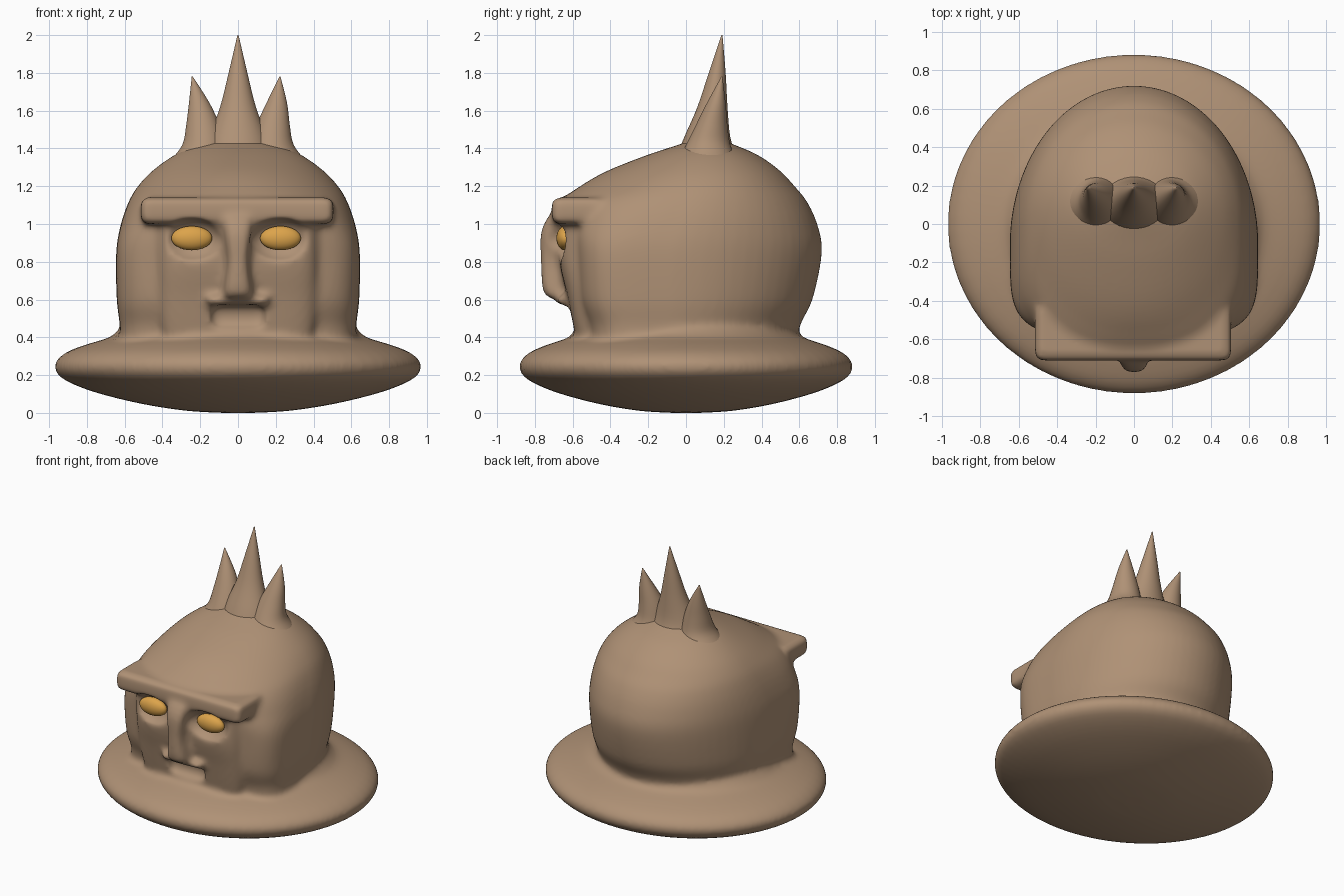
import bpy, bmesh, math
from mathutils import Matrix, Vector

if "Cube" in bpy.data.objects:
    bpy.data.objects.remove(bpy.data.objects["Cube"])


def material(name, rgb):
    m = bpy.data.materials.new(name)
    m.diffuse_color = (*rgb, 1)
    m.use_nodes = True
    m.node_tree.nodes["Principled BSDF"].inputs["Base Color"].default_value = m.diffuse_color
    return m


clay = material("clay brown", (0.43, 0.285, 0.18))
amber = material("amber", (0.72, 0.37, 0.07))


def smooth_rows(rows, k):
    """Catmull-Rom interpolation between cross-section rows."""
    out = []
    for i in range(len(rows) - 1):
        quad = (rows[max(i - 1, 0)], rows[i], rows[i + 1], rows[min(i + 2, len(rows) - 1)])
        for j in range(k):
            t = j / k
            out.append([0.5 * (2 * b + (c - a) * t + (2 * a - 5 * b + 4 * c - d) * t * t
                               + (3 * b - a - 3 * c + d) * t ** 3) for a, b, c, d in zip(*quad)])
    return out + [rows[-1]]


def loft(bm, rows, k=4, n=64):
    """Rows: z, centre x, half width, back y, front y, middle y, front squareness."""
    rings = []
    for z, cx, hw, yb, yf, yc, e in smooth_rows(rows, k):
        ring = []
        for i in range(n):
            a = 2 * math.pi * (i + 0.5) / n
            c, s = math.cos(a), math.sin(a)
            p = 1 if s > 0 else 2 / e
            x = cx + hw * math.copysign(abs(c) ** p, c)
            y = yc + (yb - yc) * s if s > 0 else yc + (yf - yc) * abs(s) ** p
            ring.append(bm.verts.new((x, y, z)))
        rings.append(ring)
    for lo, hi in zip(rings, rings[1:]):
        for i in range(n):
            j = (i + 1) % n
            bm.faces.new((lo[i], lo[j], hi[j], hi[i]))
    bm.faces.new(rings[0][::-1])
    bm.faces.new(rings[-1])


def ball(bm, centre, radii):
    bmesh.ops.create_uvsphere(bm, u_segments=32, v_segments=20, radius=1,
                              matrix=Matrix.Translation(centre) @ Matrix.Diagonal((*radii, 1)))


def block(bm, lo, hi, bevel):
    lo, hi = Vector(lo), Vector(hi)
    r = bmesh.ops.create_cube(bm, size=1, matrix=Matrix.Translation((lo + hi) / 2)
                              @ Matrix.Diagonal((*(hi - lo), 1)))
    edges = list({e for v in r["verts"] for e in v.link_edges})
    bmesh.ops.bevel(bm, geom=edges, offset=bevel, segments=4, profile=0.5, affect='EDGES')


def make(name, bm, mat):
    bmesh.ops.recalc_face_normals(bm, faces=bm.faces)
    me = bpy.data.meshes.new(name)
    bm.to_mesh(me)
    bm.free()
    for p in me.polygons:
        p.use_smooth = True
    me.materials.append(mat)
    ob = bpy.data.objects.new(name, me)
    bpy.context.collection.objects.link(ob)
    return ob


body = bmesh.new()
# broad oval base
loft(body, [(z, 0, r, r * 0.91, -r * 0.91, 0, 2) for z, r in (
    (0.0, 0.08), (0.012, 0.28), (0.05, 0.52), (0.11, 0.76), (0.17, 0.91), (0.22, 0.965),
    (0.27, 0.965), (0.32, 0.91), (0.36, 0.81), (0.4, 0.68), (0.44, 0.63), (0.5, 0.55))])
# domed head with a flattened front
loft(body, [
    (0.30, 0, .63, .60, -.52, -.10, 4.5), (0.45, 0, .625, .60, -.52, -.10, 4.5),
    (0.60, 0, .642, .67, -.57, -.10, 4.5), (0.85, 0, .645, .72, -.59, -.10, 4.5),
    (1.00, 0, .62, .695, -.62, -.05, 3.5), (1.12, 0, .578, .64, -.655, 0, 2.6),
    (1.20, 0, .53, .575, -.56, .04, 2.2), (1.28, 0, .455, .50, -.42, .07, 2),
    (1.36, 0, .345, .39, -.22, .09, 2), (1.41, 0, .24, .28, -.07, .1, 2),
    (1.44, 0, .12, .2, .02, .11, 2)])
# face panel
loft(body, [
    (0.38, 0, .40, -.3, -.58, -.4, 5), (0.50, 0, .42, -.3, -.605, -.4, 5),
    (0.62, 0, .43, -.3, -.63, -.4, 5), (0.80, 0, .43, -.3, -.67, -.4, 5),
    (1.00, 0, .43, -.3, -.67, -.4, 5), (1.08, 0, .42, -.3, -.66, -.4, 5)])
# nose
loft(body, [
    (0.605, 0, .09, -.45, -.70, -.5, 4), (0.64, 0, .085, -.45, -.755, -.5, 4),
    (0.80, 0, .065, -.45, -.768, -.5, 4), (0.95, 0, .085, -.45, -.768, -.5, 4),
    (1.04, 0, .10, -.45, -.73, -.5, 4)])
# heavy brow
block(body, (-.515, -.71, 1.0), (.505, -.42, 1.14), .035)
# upper lip
block(body, (-.165, -.68, .57), (.165, -.5, .62), .02)
head = make("head_and_base", body, clay)

# eye sockets and mouth are cut away
cut = bmesh.new()
for s in (-1, 1):
    ball(cut, (-0.01 + s * 0.235, -.70, .915), (.165, .105, .115))
block(cut, (-.15, -.75, .44), (.15, -.555, .572), .055)
cutter = make("cutter", cut, clay)
cutter.hide_render = True

# blend everything into one soft skin
m = head.modifiers.new("union", 'REMESH')
m.mode, m.voxel_size = 'VOXEL', 0.02
m = head.modifiers.new("cut", 'BOOLEAN')
m.operation, m.solver, m.object = 'DIFFERENCE', 'EXACT', cutter
m = head.modifiers.new("skin", 'REMESH')
m.mode, m.voxel_size, m.use_smooth_shade = 'VOXEL', 0.015, True
m = head.modifiers.new("soften", 'SMOOTH')
m.factor, m.iterations = 0.5, 6
dg = bpy.context.evaluated_depsgraph_get()
skin = bpy.data.meshes.new_from_object(head.evaluated_get(dg))
head.modifiers.clear()
head.data = skin
skin.materials.clear()
skin.materials.append(clay)
for p in skin.polygons:
    p.use_smooth = True
    p.material_index = 0
bpy.data.objects.remove(cutter)

# three-pointed crest
crest = bmesh.new()
loft(crest, [(1.36, 0, .19, .27, -.05, .11, 2), (1.46, 0, .155, .235, -.01, .11, 2),
             (1.62, 0, .095, .22, .06, .14, 2), (1.80, 0, .05, .21, .12, .165, 2),
             (2.0, 0, .003, .193, .187, .19, 2)], n=32)
for s in (-1, 1):
    loft(crest, [(1.34, s * .20, .155, .27, -.04, .11, 2), (1.42, s * .18, .115, .235, .0, .11, 2),
                 (1.52, s * .185, .09, .22, .05, .13, 2), (1.64, s * .205, .055, .21, .11, .16, 2),
                 (1.78, -0.01 + s * .232, .003, .193, .187, .19, 2)], n=32)
make("crest", crest, clay)

# eyes
eyes = bmesh.new()
for s in (-1, 1):
    ball(eyes, (-0.01 + s * 0.235, -.64, .925), (.108, .046, .064))
make("eyes", eyes, amber)
